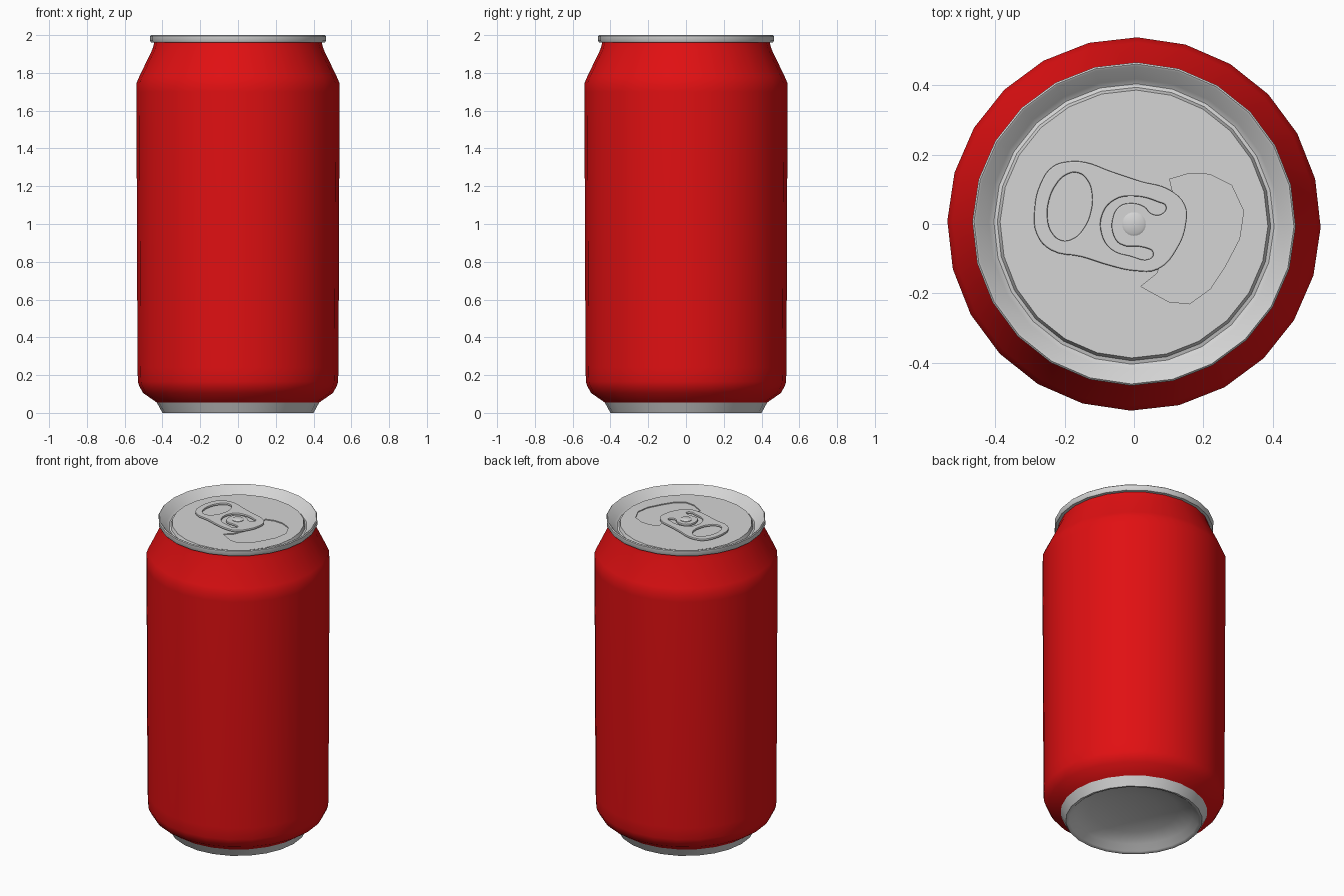
import bpy, bmesh, math

SIDES = 24
TURN = math.radians(-1)

cube = bpy.data.objects.get("Cube")
if cube:
    bpy.data.objects.remove(cube, do_unlink=True)


def material(name, colour, rough, metal=0.0):
    m = bpy.data.materials.new(name)
    m.use_nodes = True
    m.diffuse_color = colour
    bsdf = next(n for n in m.node_tree.nodes if n.type == 'BSDF_PRINCIPLED')
    bsdf.inputs["Base Color"].default_value = colour
    bsdf.inputs["Roughness"].default_value = rough
    return m


RED = material("red paint", (0.75, 0.005, 0.006, 1), 0.5)
SILVER = material("silver metal", (0.66, 0.66, 0.66, 1), 0.5)


def activate(obj):
    bpy.ops.object.select_all(action='DESELECT')
    obj.select_set(True)
    bpy.context.view_layer.objects.active = obj


def smooth(obj, degrees):
    activate(obj)
    bpy.ops.object.shade_smooth_by_angle(angle=math.radians(degrees))


def ring(radius, count=SIDES, cx=0, cy=0):
    steps = [TURN + 2 * math.pi * i / count for i in range(count)]
    return [(cx + radius * math.cos(a), cy + radius * math.sin(a)) for a in steps]


def lathe(name, profile, mat, degrees=35):
    """Revolve (radius, height) points around z, outward side to the right of travel."""
    bm = bmesh.new()
    rows = [[bm.verts.new((x, y, z)) for x, y in ring(r)] for r, z in profile]
    for low, high in zip(rows, rows[1:]):
        for i in range(SIDES):
            j = (i + 1) % SIDES
            bm.faces.new((low[i], low[j], high[j], high[i]))
    bmesh.ops.remove_doubles(bm, verts=bm.verts, dist=1e-5)
    mesh = bpy.data.meshes.new(name)
    bm.to_mesh(mesh)
    bm.free()
    mesh.materials.append(mat)
    obj = bpy.data.objects.new(name, mesh)
    bpy.context.collection.objects.link(obj)
    smooth(obj, degrees)
    return obj


def plate(name, outlines, z, half, bevel=0.0, rounded=()):
    """Filled flat shape; later outlines become holes, rounded ones are smooth curves."""
    curve = bpy.data.curves.new(name, 'CURVE')
    curve.dimensions = '2D'
    curve.fill_mode = 'BOTH'
    curve.extrude = half
    curve.bevel_depth = bevel
    curve.bevel_resolution = 1
    curve.offset = -bevel
    curve.resolution_u = 4
    for k, pts in enumerate(outlines):
        if k in rounded:
            s = curve.splines.new('BEZIER')
            s.bezier_points.add(len(pts) - 1)
            for p, (x, y) in zip(s.bezier_points, pts):
                p.co = (x, y, 0)
                p.handle_left_type = p.handle_right_type = 'AUTO'
        else:
            s = curve.splines.new('POLY')
            s.points.add(len(pts) - 1)
            for p, (x, y) in zip(s.points, pts):
                p.co = (x, y, 0, 1)
        s.use_cyclic_u = True
    curve.materials.append(SILVER)
    obj = bpy.data.objects.new(name, curve)
    obj.location.z = z
    bpy.context.collection.objects.link(obj)
    activate(obj)
    bpy.ops.object.convert(target='MESH')
    obj = bpy.context.object
    smooth(obj, 35)
    return obj


# Painted body with tapered shoulder and rounded foot
lathe("body", [(0.43, 0.055), (0.502, 0.105), (0.522, 0.14), (0.53, 0.165),
               (0.532, 0.24), (0.538, 1.70), (0.538, 1.745), (0.523, 1.78),
               (0.453, 1.925), (0.442, 1.965)], RED)

# Bare metal base with a hollow dome underneath
lathe("base", [(0, 0.10), (0.14, 0.092), (0.26, 0.07), (0.345, 0.038),
               (0.378, 0.006), (0.39, 0.0), (0.40, 0.0), (0.43, 0.055)], SILVER)

# Rolled rim and the groove around the lid panel
lathe("rim", [(0.435, 1.96), (0.461, 1.962), (0.466, 1.97), (0.466, 1.995),
              (0.461, 2.0), (0.455, 1.997), (0.418, 1.95), (0.404, 1.942),
              (0.394, 1.945), (0.386, 1.964)], SILVER)

# Lid panel with a slightly sunken mouth flap
mouth = [(0.02, -0.18), (0.10, -0.224), (0.16, -0.23), (0.22, -0.187),
         (0.262, -0.123), (0.304, -0.043), (0.316, 0.037), (0.281, 0.112),
         (0.218, 0.143), (0.16, 0.146), (0.103, 0.129), (0.112, 0.09),
         (0.10, -0.06), (0.066, -0.143)]
plate("lid_panel", [ring(0.386), mouth], 1.961, 0.004)
plate("mouth_flap", [mouth], 1.955, 0.004)

# Pull tab with finger hole and curved slot around the rivet
tab = [(-0.19, 0.18), (-0.235, 0.165), (-0.27, 0.115), (-0.287, 0.04),
       (-0.28, -0.03), (-0.24, -0.075), (-0.15, -0.095), (-0.07, -0.12),
       (0, -0.135), (0.07, -0.13), (0.125, -0.07), (0.15, 0), (0.147, 0.055),
       (0.10, 0.10), (0.02, 0.123), (-0.07, 0.153), (-0.14, 0.178)]
tilt = math.radians(-13)
finger_hole = [(-0.185 + 0.062 * x * math.cos(tilt) - 0.10 * y * math.sin(tilt),
                0.05 + 0.062 * x * math.sin(tilt) + 0.10 * y * math.cos(tilt))
               for x, y in ring(1, 12)]
slot = [(0.092, 0.05), (0.07, 0.063), (0, 0.08), (-0.055, 0.07), (-0.09, 0.03),
        (-0.092, -0.03), (-0.065, -0.072), (-0.01, -0.092), (0.046, -0.10),
        (0.055, -0.083), (0.03, -0.068), (-0.04, -0.058), (-0.06, -0.03),
        (-0.062, 0.015), (-0.043, 0.05), (-0.01, 0.06), (0.03, 0.05),
        (0.05, 0.03), (0.078, 0.028)]
plate("pull_tab", [tab, finger_hole, slot], 1.977, 0.003, 0.004, rounded=(0, 1, 2))

# Rivet holding the tab
lathe("rivet", [(0.034, 1.965), (0.034, 1.987), (0.028, 1.991), (0, 1.992)], SILVER)
